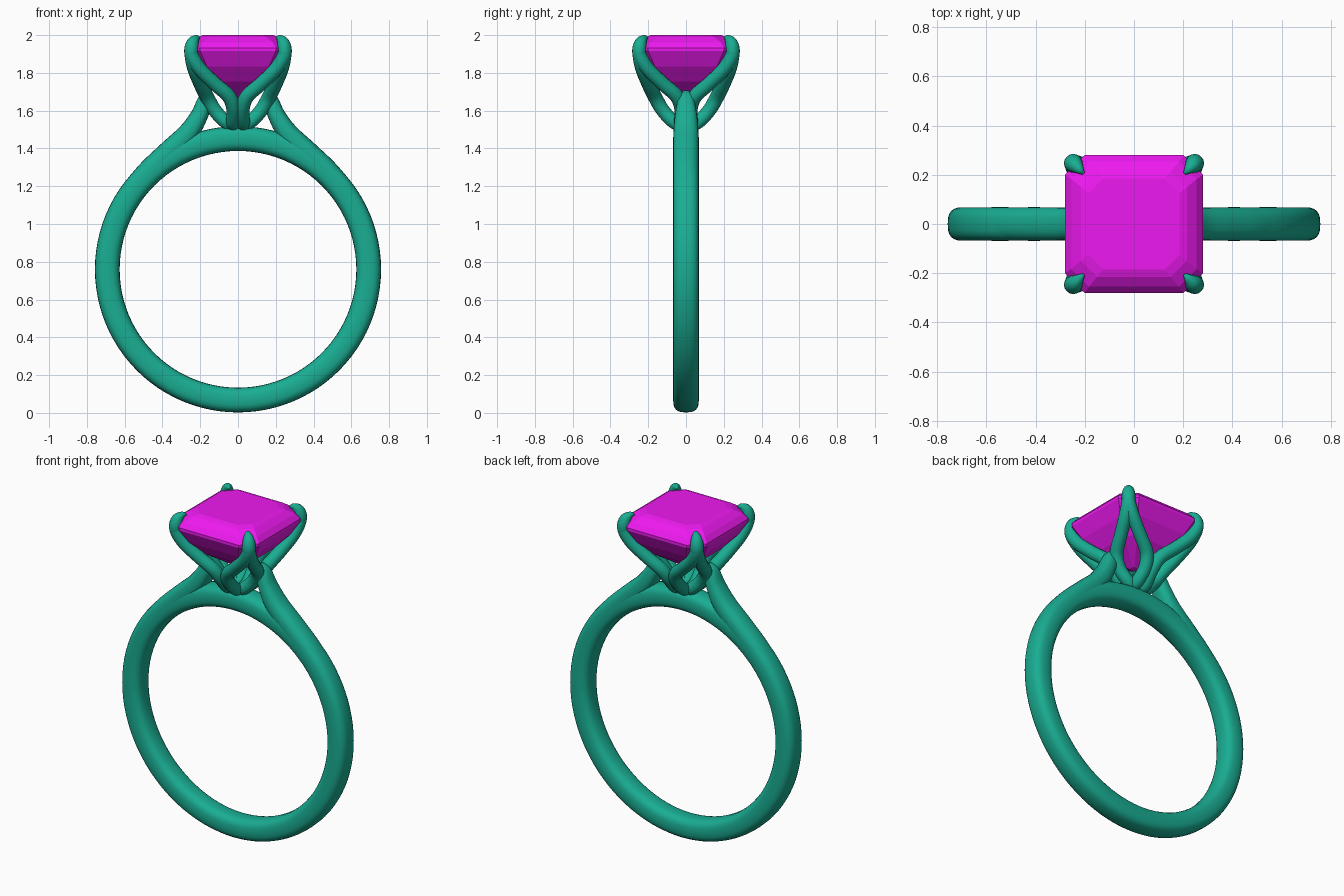
import bpy, bmesh
from math import sin, cos, pi, copysign
from mathutils import Vector

if "Cube" in bpy.data.objects:
    bpy.data.objects.remove(bpy.data.objects["Cube"])


def material(name, colour):
    m = bpy.data.materials.new(name)
    m.diffuse_color = colour
    m.use_nodes = True
    m.node_tree.nodes["Principled BSDF"].inputs["Base Color"].default_value = m.diffuse_color
    return m


METAL = material("green_metal", (0.01, 0.42, 0.29, 1))
GEM = material("magenta_gem", (0.85, 0.01, 0.87, 1))


def finish(name, bm, mat, smooth=True):
    bmesh.ops.recalc_face_normals(bm, faces=bm.faces)
    me = bpy.data.meshes.new(name)
    bm.to_mesh(me)
    bm.free()
    ob = bpy.data.objects.new(name, me)
    bpy.context.collection.objects.link(ob)
    me.materials.append(mat)
    for p in me.polygons:
        p.use_smooth = smooth
    return ob


def spline(keys, steps=7):
    # Catmull-Rom through (x, y, z, half thickness, half width) keys
    k = [Vector(v) for v in keys]
    k = [k[0] * 2 - k[1]] + k + [k[-1] * 2 - k[-2]]
    out = []
    for i in range(1, len(k) - 2):
        a, b, c, d = k[i - 1:i + 3]
        for s in range(steps):
            t = s / steps
            out.append(0.5 * (2 * b + (c - a) * t + (2 * a - 5 * b + 4 * c - d) * t * t
                              + (3 * b - a - 3 * c + d) * t ** 3))
    return out + [k[-2]]


def sweep(bm, samples, side, power=2.0, sides=20, closed=False):
    # Loft a superellipse section along the samples
    pos = [Vector(s[:3]) for s in samples]
    n, rings = len(pos), []
    for i, s in enumerate(samples):
        if closed:
            tan = pos[(i + 1) % n] - pos[i - 1]
        else:
            tan = pos[min(i + 1, n - 1)] - pos[max(i - 1, 0)]
        u = Vector(side).cross(tan).normalized()
        w = tan.cross(u).normalized()
        ring = []
        for j in range(sides):
            c, d = cos(2 * pi * j / sides), sin(2 * pi * j / sides)
            c = copysign(abs(c) ** (2 / power), c)
            d = copysign(abs(d) ** (2 / power), d)
            ring.append(bm.verts.new(pos[i] + u * c * s[3] + w * d * s[4]))
        rings.append(ring)
    for i in range(n if closed else n - 1):
        a, b = rings[i], rings[(i + 1) % n]
        for j in range(sides):
            m = (j + 1) % sides
            bm.faces.new((a[j], a[m], b[m], b[j]))
    if not closed:
        bm.faces.new(rings[0])
        bm.faces.new(rings[-1])


# Finger band
bm = bmesh.new()
R, CZ = 0.692, 0.76
circle = [Vector((R * sin(2 * pi * i / 96), 0, CZ + R * cos(2 * pi * i / 96), 0.0655, 0.068))
          for i in range(96)]
sweep(bm, circle, (0, 1, 0), 2.8, 24, True)
finish("band", bm, METAL)

# Shoulders leaving the band and rising to the setting
for sx, label in ((-1, "left"), (1, "right")):
    bm = bmesh.new()
    keys = [(0.645, 0, 1.01, .060, .064), (0.585, 0, 1.13, .064, .068), (0.48, 0, 1.265, .064, .068),
            (0.365, 0, 1.38, .061, .068), (0.265, 0, 1.48, .055, .066),
            (0.205, 0, 1.575, .046, .058), (0.172, 0, 1.66, .038, .042), (0.15, 0, 1.70, .015, .018)]
    sweep(bm, spline([(sx * k[0],) + k[1:] for k in keys]), (0, 1, 0), 2.5, 24)
    finish(label + "_shoulder", bm, METAL)

# Split prongs: each corner claw divides into two strands running to the side middles
strand = [(0.205, 0.205, 1.985, .006, .006), (0.222, 0.222, 1.982, .020, .020),
          (0.241, 0.241, 1.955, .034, .034), (0.246, 0.246, 1.90, .037, .037),
          (0.205, 0.232, 1.825, .037, .037), (0.125, 0.200, 1.745, .037, .037),
          (0.048, 0.165, 1.675, .038, .038), (0.024, 0.125, 1.605, .037, .037),
          (0.028, 0.065, 1.54, .036, .036), (0.025, 0.01, 1.515, .030, .030)]
for sx in (-1, 1):
    for sy in (-1, 1):
        bm = bmesh.new()
        for swap in (False, True):
            keys = []
            for x, y, z, a, b in strand:
                if swap:
                    x, y = y, x
                keys.append((sx * x, sy * y, z, a, b))
            sweep(bm, spline(keys), (sx, -sy, 0.0), 2.0, 16)
        finish(("back" if sy > 0 else "front") + ("_right" if sx > 0 else "_left") + "_prong",
               bm, METAL)

# Step-cut square gem: (half size, corner cut, height) per level
bm = bmesh.new()
levels = [(0.185, 0.06, 2.0), (0.215, 0.065, 1.99), (0.255, 0.072, 1.962), (0.28, 0.08, 1.932),
          (0.28, 0.08, 1.915), (0.235, 0.07, 1.835), (0.165, 0.05, 1.755), (0.02, 0.006, 1.655)]
rings = []
for h, c, z in levels:
    k = h - c
    rings.append([bm.verts.new((x, y, z)) for x, y in
                  ((h, -k), (h, k), (k, h), (-k, h), (-h, k), (-h, -k), (-k, -h), (k, -h))])
for a, b in zip(rings, rings[1:]):
    for j in range(8):
        bm.faces.new((a[j], a[(j + 1) % 8], b[(j + 1) % 8], b[j]))
bm.faces.new(rings[0])
bm.faces.new(rings[-1])
finish("gem", bm, GEM, False)
